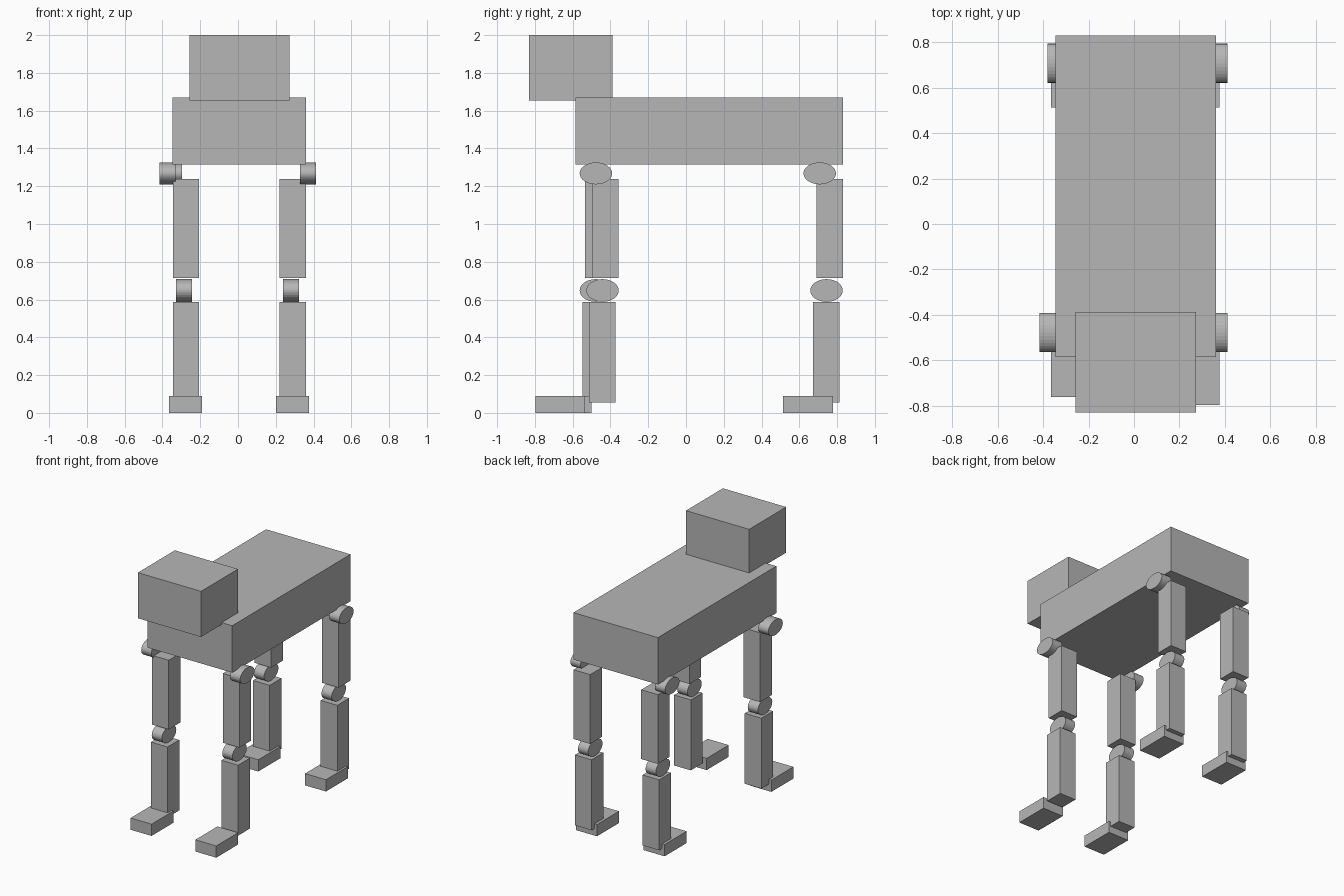
import bpy, bmesh
from mathutils import Matrix, Vector
from math import pi

cube = bpy.data.objects.get("Cube")
if cube:
    bpy.data.objects.remove(cube, do_unlink=True)

grey = bpy.data.materials.new("plain_grey")
grey.use_nodes = True
colour = (0.47, 0.47, 0.47, 1)
grey.diffuse_color = colour
grey.node_tree.nodes["Principled BSDF"].inputs["Base Color"].default_value = colour


def add_part(name, bm):
    mesh = bpy.data.meshes.new(name)
    bm.to_mesh(mesh)
    bm.free()
    mesh.materials.append(grey)
    obj = bpy.data.objects.new(name, mesh)
    bpy.context.scene.collection.objects.link(obj)


def fit(x, y, z):
    """Matrix that fits a unit shape into the given ranges."""
    mid = Vector([(a + b) / 2 for a, b in (x, y, z)])
    size = [b - a for a, b in (x, y, z)]
    return Matrix.Translation(mid) @ Matrix.Diagonal((*size, 1))


def box(name, x, y, z):
    bm = bmesh.new()
    bmesh.ops.create_cube(bm, size=1, matrix=fit(x, y, z))
    add_part(name, bm)


def joint(name, x, y, z):
    """Flattened cylinder lying along x."""
    bm = bmesh.new()
    bmesh.ops.create_cone(bm, cap_ends=True, segments=32, radius1=0.5, radius2=0.5,
                          depth=1, matrix=fit(x, y, z) @ Matrix.Rotation(pi / 2, 4, 'Y'))
    add_part(name, bm)


# Body and head
box("body", (-0.346, 0.361), (-0.585, 0.83), (1.315, 1.67))
box("head", (-0.257, 0.272), (-0.83, -0.388), (1.655, 2.0))


# Legs: shift moves knee, bones and foot along y
def leg(name, left, shoulder_x, shoulder_y, knee_y, upper_y, lower_y, foot_y):
    dx = 0.566 if left else 0
    joint(name + "_shoulder", (shoulder_x, shoulder_x + 0.085),
          (shoulder_y - 0.086, shoulder_y + 0.086), (1.21, 1.326))
    box(name + "_upper_leg", (-0.345 + dx, -0.206 + dx), (upper_y, upper_y + 0.14), (0.714, 1.238))
    joint(name + "_knee", (-0.328 + dx, -0.243 + dx),
          (knee_y - 0.086, knee_y + 0.086), (0.588, 0.708))
    box(name + "_lower_leg", (-0.345 + dx, -0.206 + dx), (lower_y, lower_y + 0.14), (0.054, 0.587))
    box(name + "_foot", (-0.365 + dx, -0.19 + dx), (foot_y, foot_y + 0.263), (0, 0.089))


leg("front_left", True, 0.327, -0.477, -0.442, -0.497, -0.513, -0.797)
leg("front_right", False, -0.416, -0.477, -0.477, -0.534, -0.548, -0.762)
leg("rear_left", True, 0.327, 0.708, 0.744, 0.69, 0.673, 0.514)
leg("rear_right", False, -0.381, 0.708, 0.744, 0.69, 0.673, 0.514)
